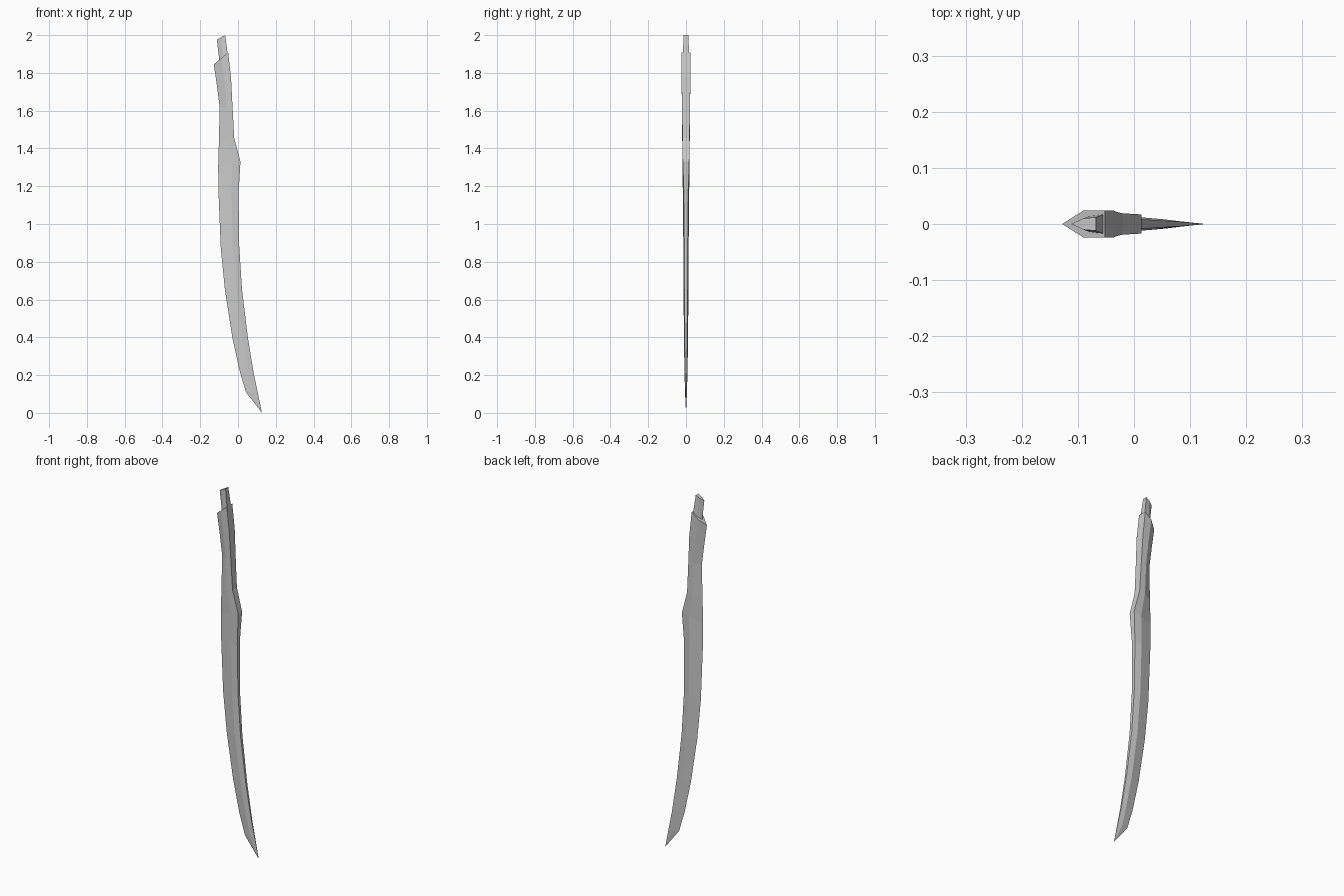
import bpy, bmesh


def loft(name, stations, tip=None):
    """Skin five-sided sections: sharp edge, two shoulders, two spine corners."""
    bm = bmesh.new()
    rings = []
    for xe, ze, xs, zs, f, shoulder, spine in stations:
        xm, zm = xe + (xs - xe) * f, ze + (zs - ze) * f
        pts = [(xe, 0, ze), (xm, -shoulder, zm), (xs, -spine, zs),
               (xs, spine, zs), (xm, shoulder, zm)]
        rings.append([bm.verts.new(p) for p in pts])
    for a, b in zip(rings, rings[1:]):
        for i in range(5):
            j = (i + 1) % 5
            bm.faces.new((a[i], a[j], b[j], b[i]))
    bm.faces.new(rings[0])
    if tip:
        t = bm.verts.new(tip)
        for i in range(5):
            bm.faces.new((rings[-1][i], rings[-1][(i + 1) % 5], t))
    else:
        bm.faces.new(rings[-1])
    bmesh.ops.recalc_face_normals(bm, faces=bm.faces)
    mesh = bpy.data.meshes.new(name)
    bm.to_mesh(mesh)
    bm.free()
    obj = bpy.data.objects.new(name, mesh)
    bpy.context.collection.objects.link(obj)
    return obj


# Curved blade with its thicker grip section, from top to point
# edge x, edge z, spine x, spine z, shoulder fraction, half widths
loft("blade", [
    (-0.128, 1.845, -0.052, 1.908, 0.50, 0.024, 0.024),
    (-0.112, 1.735, -0.037, 1.775, 0.52, 0.024, 0.024),
    (-0.097, 1.620, -0.029, 1.620, 0.55, 0.021, 0.021),
    (-0.101, 1.440, -0.020, 1.455, 0.60, 0.020, 0.019),
    (-0.105, 1.300, 0.013, 1.330, 0.63, 0.018, 0.017),
    (-0.103, 1.160, 0.003, 1.160, 0.65, 0.017, 0.011),
    (-0.091, 0.870, 0.006, 0.890, 0.65, 0.014, 0.009),
    (-0.069, 0.650, 0.021, 0.655, 0.65, 0.013, 0.008),
    (-0.030, 0.400, 0.052, 0.400, 0.65, 0.011, 0.006),
    (0.008, 0.225, 0.083, 0.210, 0.65, 0.008, 0.004),
    (0.042, 0.110, 0.106, 0.100, 0.60, 0.005, 0.002),
], tip=(0.127, 0, 0))

# Short tapered tang rising from the slanted top
loft("tang", [
    (-0.112, 1.976, -0.068, 2.000, 0.50, 0.010, 0.012),
    (-0.097, 1.850, -0.052, 1.880, 0.45, 0.015, 0.018),
])
